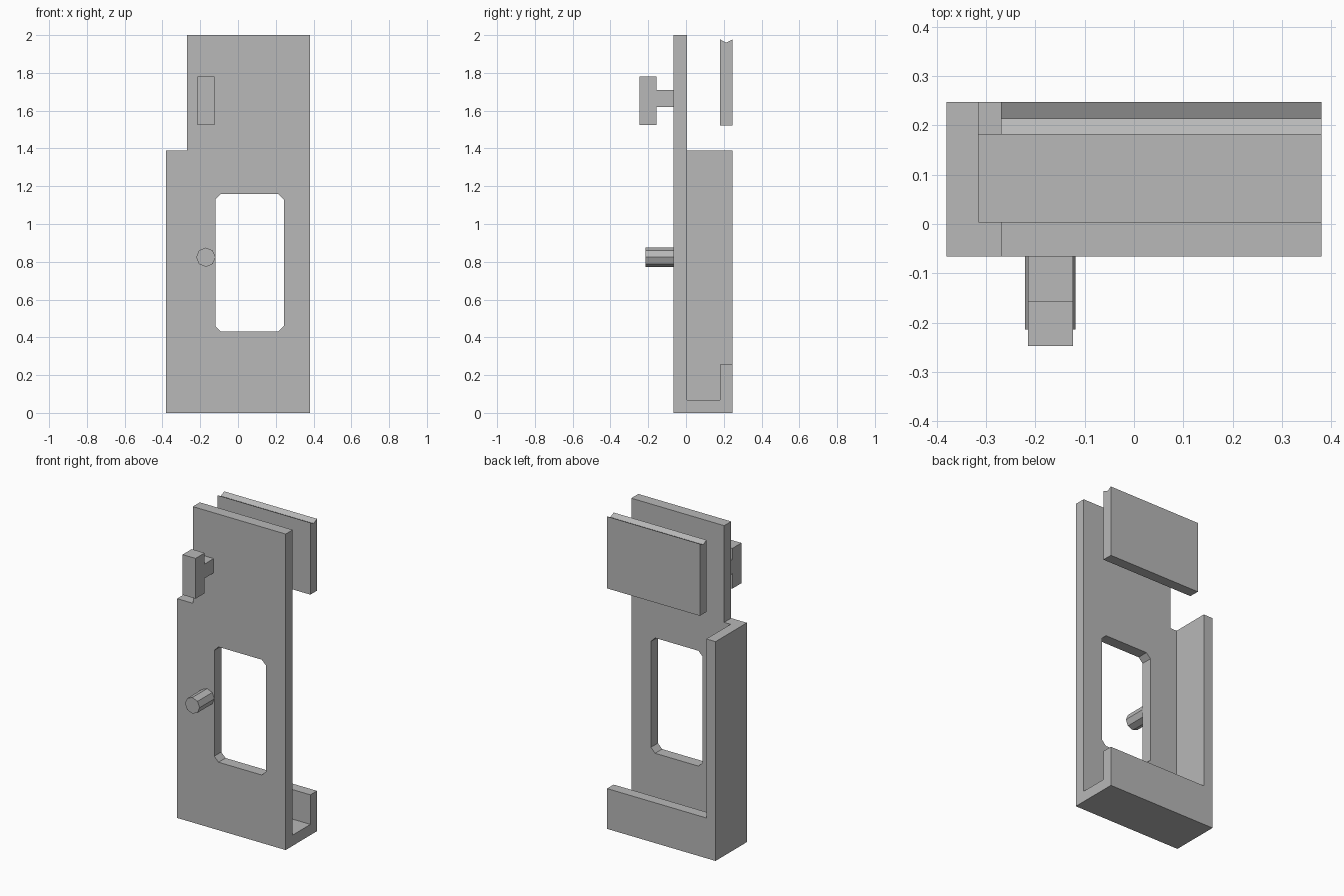
import bpy, bmesh, math
from mathutils import Vector

if "Cube" in bpy.data.objects:
    bpy.data.objects.remove(bpy.data.objects["Cube"], do_unlink=True)

grey = bpy.data.materials.new("plain_grey")
grey.use_nodes = True
colour = (0.48, 0.48, 0.48, 1)
grey.diffuse_color = colour
grey.node_tree.nodes["Principled BSDF"].inputs["Base Color"].default_value = colour


def prism(name, loops, axis, start, end):
    """Extrude an outline (plus optional hole loops) along x or y."""
    bm = bmesh.new()
    for loop in loops:
        verts = [bm.verts.new((start, a, b) if axis == "x" else (a, start, b))
                 for a, b in loop]
        for i, v in enumerate(verts):
            bm.edges.new((v, verts[i - 1]))
    bmesh.ops.triangle_fill(bm, edges=bm.edges[:], use_beauty=True)
    result = bmesh.ops.extrude_face_region(bm, geom=bm.faces[:], use_keep_orig=True)
    moved = [g for g in result["geom"] if isinstance(g, bmesh.types.BMVert)]
    step = end - start
    bmesh.ops.translate(bm, verts=moved,
                        vec=Vector((step, 0, 0) if axis == "x" else (0, step, 0)))
    bmesh.ops.recalc_face_normals(bm, faces=bm.faces[:])
    bmesh.ops.dissolve_limit(bm, angle_limit=0.01, verts=bm.verts[:], edges=bm.edges[:])
    mesh = bpy.data.meshes.new(name)
    bm.to_mesh(mesh)
    bm.free()
    mesh.materials.append(grey)
    obj = bpy.data.objects.new(name, mesh)
    bpy.context.collection.objects.link(obj)
    return obj


def rect(a0, a1, b0, b1, cut=0):
    """Rectangle outline, with chamfered corners if cut is given."""
    if not cut:
        return [(a0, b0), (a1, b0), (a1, b1), (a0, b1)]
    return [(a0 + cut, b0), (a1 - cut, b0), (a1, b0 + cut), (a1, b1 - cut),
            (a1 - cut, b1), (a0 + cut, b1), (a0, b1 - cut), (a0, b0 + cut)]


left, right = -0.38, 0.38
front, inner, back = -0.066, 0.004, 0.247
step_x, step_z = -0.27, 1.388
lip_y = 0.181
wall_x = -0.315

# Stepped front plate with the chamfered window
outline = [(left, 0), (right, 0), (right, 2), (step_x, 2),
           (step_x, step_z), (left, step_z)]
window = rect(-0.12, 0.243, 0.43, 1.16, 0.03)
prism("front_plate", [outline, window], "y", front, inner)

# Side wall, and the floor with its upturned rear lip
prism("side_wall", [rect(left, wall_x, 0, step_z)], "y", inner, back)
floor = [(inner, 0), (back, 0), (back, 0.255), (lip_y, 0.255),
         (lip_y, 0.068), (inner, 0.068)]
prism("floor_and_lip", [floor], "x", wall_x, right)

# Separate rear panel with a grooved top edge
panel = [(lip_y, 1.522), (back, 1.522), (back, 1.977),
         ((lip_y + back) / 2, 1.96), (lip_y, 1.977)]
prism("rear_panel", [panel], "x", step_x, right)

# T-shaped catch on the front
catch = [(-0.247, 1.525), (-0.156, 1.525), (-0.156, 1.62), (front, 1.62),
         (front, 1.71), (-0.156, 1.71), (-0.156, 1.78), (-0.247, 1.78)]
prism("front_catch", [catch], "x", -0.215, -0.124)

# Eight-sided peg
peg = [(-0.17 + 0.051 * math.cos(i * math.pi / 4),
        0.824 + 0.051 * math.sin(i * math.pi / 4)) for i in range(8)]
prism("front_peg", [peg], "y", -0.214, front)
